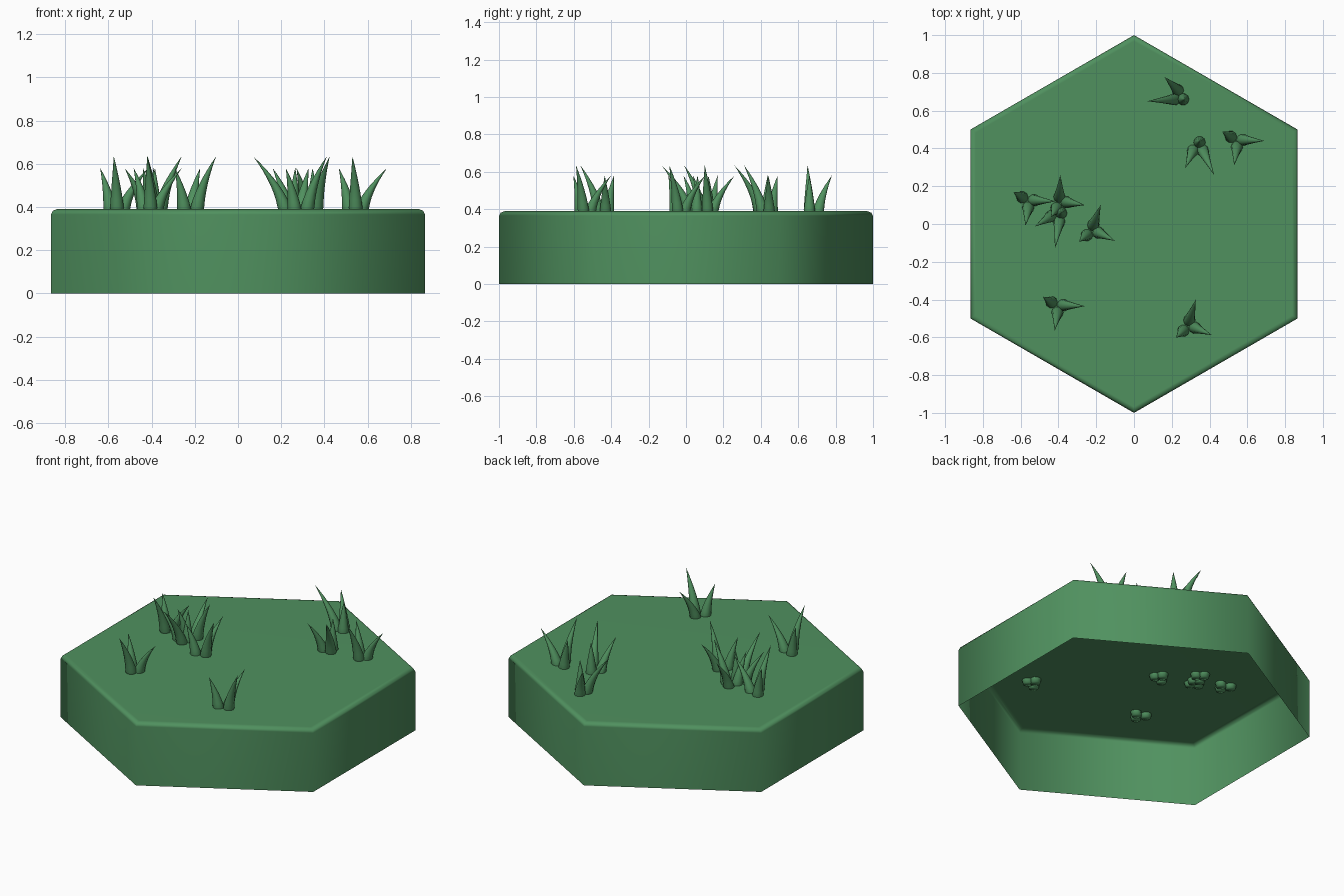
import bpy
import bmesh
from math import radians, sin, cos, tau
from mathutils import Vector, Matrix

cube = bpy.data.objects.get("Cube")
if cube:
    bpy.data.objects.remove(cube, do_unlink=True)

TOP = 0.39      # height of the tile surface
ROOT = 0.365    # blades start a little below the surface

green = bpy.data.materials.new("grass_green")
green.use_nodes = True
COLOUR = (0.08, 0.283, 0.114, 1)
green.diffuse_color = COLOUR
green.node_tree.nodes["Principled BSDF"].inputs["Base Color"].default_value = COLOUR


def finish(bm, name):
    """Turn a bmesh into a smooth shaded, coloured object."""
    mesh = bpy.data.meshes.new(name)
    bm.to_mesh(mesh)
    bm.free()
    mesh.materials.append(green)
    for face in mesh.polygons:
        face.use_smooth = True
    obj = bpy.data.objects.new(name, mesh)
    bpy.context.collection.objects.link(obj)
    return obj


def ring(bm, centre, radius, sides, start=0.0):
    return [bm.verts.new((centre.x + radius * cos(start + tau * i / sides),
                          centre.y + radius * sin(start + tau * i / sides),
                          centre.z)) for i in range(sides)]


def bridge(bm, low, high):
    n = len(low)
    for i in range(n):
        j = (i + 1) % n
        bm.faces.new((low[i], low[j], high[j], high[i]))


# Hexagonal tile: an open-bottomed shell with a rounded top edge
bm = bmesh.new()
profile = [(1, 0), (1, 0.365), (0.99, 0.382), (0.968, TOP)]
rings = [ring(bm, Vector((0, 0, z)), r, 6, tau / 4) for r, z in profile]
for low, high in zip(rings, rings[1:]):
    bridge(bm, low, high)
bm.faces.new(rings[-1])
tile = finish(bm, "hex_tile")
weighted = tile.modifiers.new("weighted_normals", 'WEIGHTED_NORMAL')
weighted.mode = 'FACE_AREA'


def add_blade(bm, base, tip, height, turn, sides=10, steps=8):
    """One tapering blade that curves outward from base to tip."""
    base, tip = turn @ Vector((*base, 0)), turn @ Vector((*tip, 0))
    previous = None
    for k in range(steps):
        t = k / steps
        centre = base.lerp(tip, t ** 1.6)
        centre.z = ROOT + (TOP + height - ROOT) * t
        radius = 0.034 * (1 - t ** 1.3) * (0.8 if k == 0 else 1)
        current = ring(bm, centre, radius, sides)
        if previous:
            bridge(bm, previous, current)
        else:
            bm.faces.new(current[::-1])
        previous = current
    point = bm.verts.new((tip.x, tip.y, TOP + height))
    for i in range(sides):
        bm.faces.new((previous[i], previous[(i + 1) % sides], point))


# Blade layouts: base offset, tip offset, height
SPREAD = [((-0.03, 0.02), (-0.078, 0.05), 0.19),
          ((0, -0.03), (-0.015, -0.13), 0.245),
          ((0.025, 0.005), (0.145, 0), 0.19)]
SWEPT = [((-0.02, -0.01), (-0.17, -0.02), 0.245),
         ((-0.005, 0.035), (-0.08, 0.11), 0.19),
         ((0.02, -0.01), (0.025, -0.01), 0.19)]

# Tufts: layout, x, y, turn in degrees
TUFTS = [(SPREAD, 0.545, 0.44, 0), (SPREAD, -0.56, 0.12, 0),
         (SPREAD, -0.405, -0.435, 0), (SPREAD, -0.22, -0.035, 72),
         (SPREAD, 0.29, -0.54, 75), (SPREAD, -0.39, 0.115, 90),
         (SWEPT, 0.24, 0.67, 0), (SWEPT, 0.345, 0.41, 111),
         (SWEPT, -0.4, 0.04, 77)]

for number, (layout, x, y, angle) in enumerate(TUFTS, 1):
    bm = bmesh.new()
    turn = Matrix.Rotation(radians(angle), 3, 'Z')
    for base, tip, height in layout:
        add_blade(bm, base, tip, height, turn)
    tuft = finish(bm, f"grass_tuft_{number}")
    tuft.location = (x, y, 0)
